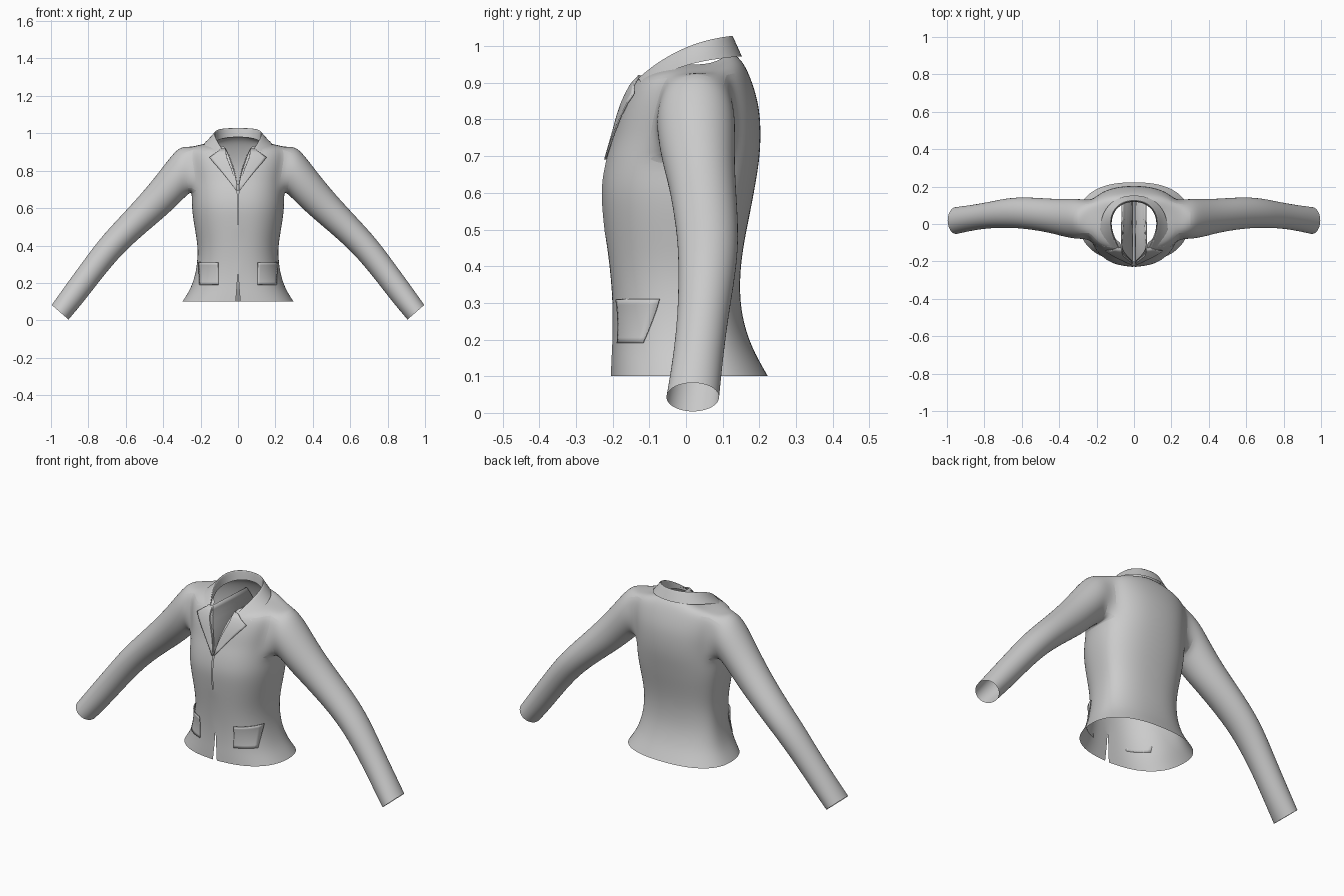
import bpy, bmesh, math
from mathutils import Vector
from mathutils.bvhtree import BVHTree

if "Cube" in bpy.data.objects:
    bpy.data.objects.remove(bpy.data.objects["Cube"])

cloth = bpy.data.materials.new("grey cloth")
cloth.use_nodes = True
GREY = (0.6, 0.6, 0.6, 1)
cloth.diffuse_color = GREY
cloth.node_tree.nodes["Principled BSDF"].inputs["Base Color"].default_value = GREY


def finish(name, bm, thick=0.0, levels=2):
    """Turn a half part into a mirrored, smooth object."""
    bmesh.ops.recalc_face_normals(bm, faces=bm.faces)
    me = bpy.data.meshes.new(name)
    bm.to_mesh(me)
    bm.free()
    me.materials.append(cloth)
    ob = bpy.data.objects.new(name, me)
    bpy.context.collection.objects.link(ob)
    mir = ob.modifiers.new("mirror", 'MIRROR')
    mir.merge_threshold = 0.0015
    if thick:
        sol = ob.modifiers.new("thickness", 'SOLIDIFY')
        sol.thickness, sol.offset = thick, 0
    if levels:
        sub = ob.modifiers.new("smooth", 'SUBSURF')
        sub.levels = sub.render_levels = levels
        sub.boundary_smooth = 'PRESERVE_CORNERS'
    bpy.ops.object.select_all(action='DESELECT')
    bpy.context.view_layer.objects.active = ob
    ob.select_set(True)
    bpy.ops.object.shade_smooth_by_angle(angle=math.radians(40))
    return ob


def skin(bm, rows, skip=lambda i, j: False):
    """Fill a grid of vertices with quads."""
    for i in range(len(rows) - 1):
        for j in range(len(rows[i]) - 1):
            if not skip(i, j):
                bm.faces.new((rows[i][j], rows[i][j + 1], rows[i + 1][j + 1], rows[i + 1][j]))


# Torso levels: side z, front z, back z, half width, front y, back y, front gap
LEVELS = [
    (.10, .10, .10, .300, -.205, .225, .012),
    (.15, .15, .15, .267, -.203, .196, .008),
    (.20, .20, .20, .243, -.200, .172, .004),
    (.28, .28, .28, .222, -.200, .149, 0),
    (.38, .38, .38, .215, -.208, .147, 0),
    (.47, .47, .47, .229, -.219, .160, 0),
    (.55, .55, .55, .243, -.228, .177, .003),
    (.62, .62, .62, .250, -.232, .190, .003),
    (.69, .70, .69, .248, -.216, .202, .004),
    (.75, .75, .76, .250, -.198, .206, .008),
    (.81, .81, .83, .258, -.184, .202, .025),
    (.87, .86, .89, .265, -.165, .186, .042),
    (.925, .895, .935, .255, -.146, .168, .056),
    (.94, .91, .965, .200, -.132, .150, .064),
    (.95, .92, .985, .132, -.118, .124, .075),
]
COLS, MID_Y, BOXY = 12, .03, .85
HOLE_ROWS, HOLE_COLS = (8, 12), (4, 8)


def torso_ring(bm, level):
    zs, zf, zb, hw, yf, yb, gap = level
    start = -math.acos((gap / hw) ** (1 / BOXY))
    ring = []
    for j in range(COLS + 1):
        t = start + (math.pi / 2 - start) * j / COLS
        c, s = max(math.cos(t), 0), math.sin(t)
        x = 0 if j == COLS else (gap if j == 0 else hw * c ** BOXY)
        reach = (MID_Y - yf) if s < 0 else (yb - MID_Y)
        y = MID_Y + math.copysign(abs(s) ** BOXY, s) * reach
        z = zs + ((zf if s < 0 else zb) - zs) * s * s
        ring.append(bm.verts.new((x, y, z)))
    return ring


# Sleeve rings: top x, top z, bottom x, bottom z, front y, back y
SLEEVE = [
    (.305, .933, .262, .675, -.082, .135),
    (.350, .892, .300, .640, -.080, .137),
    (.430, .785, .345, .595, -.066, .135),
    (.520, .675, .400, .545, -.045, .138),
    (.650, .535, .550, .420, -.024, .147),
    (.742, .435, .645, .325, -.022, .137),
    (.830, .315, .735, .215, -.024, .117),
    (.920, .192, .823, .100, -.037, .102),
    (.997, .083, .905, .003, -.055, .092),
]


def build_body():
    bm = bmesh.new()
    rows = [torso_ring(bm, lv) for lv in LEVELS]
    (r0, r1), (c0, c1) = HOLE_ROWS, HOLE_COLS
    skin(bm, rows, lambda i, j: r0 <= i < r1 and c0 <= j < c1)
    # armhole loop, starting at its top front corner
    loop = [rows[r1][j] for j in range(c0, c1)]
    loop += [rows[i][c1] for i in range(r1, r0, -1)]
    loop += [rows[r0][j] for j in range(c1, c0, -1)]
    loop += [rows[i][c0] for i in range(r0, r1)]
    n = len(loop)
    for i in range(r0 + 1, r1):
        for j in range(c0 + 1, c1):
            bm.verts.remove(rows[i][j])
    rings = [loop]
    for tx, tz, bx, bz, yf, yb in SLEEVE:
        top, low = Vector((tx, 0, tz)), Vector((bx, 0, bz))
        mid, up = (top + low) / 2, (top - low) / 2
        mid.y = (yf + yb) / 2
        ring = []
        for k in range(n):
            a = 2 * math.pi * k / n - math.pi / 4
            side = Vector((0, (yb - yf) / 2 * math.sin(a), 0))
            ring.append(bm.verts.new(mid + up * math.cos(a) + side))
        rings.append(ring)
    skin(bm, [r + r[:1] for r in rings])
    return finish("jacket_body", bm)


body = build_body()
surface = BVHTree.FromObject(body, bpy.context.evaluated_depsgraph_get())


def on_front(x, z, lift):
    """Point lying on the front of the body, lifted outwards."""
    hit = surface.ray_cast(Vector((x, -1, z)), Vector((0, 1, 0)))
    if hit[0] is None:
        hit = surface.find_nearest(Vector((x, -.15, z)))
    normal = hit[1] if hit[1].y < 0 else -hit[1]
    return Vector((x, hit[0].y, z)) + normal * lift


def front_patch(name, strips, cols, thick):
    """Patch over the front; strips hold inner x, z, outer x, z and lift."""
    bm = bmesh.new()
    rows = []
    for xi, zi, xo, zo, lift in strips:
        pts = [(xi + (xo - xi) * k / cols, zi + (zo - zi) * k / cols) for k in range(cols + 1)]
        rows.append([bm.verts.new(on_front(x, z, lift)) for x, z in pts])
    skin(bm, rows)
    return finish(name, bm, thick, 0)


# Lapels
front_patch("lapels", [
    (.004, .690, .007, .690, .004),
    (.006, .725, .034, .727, .005),
    (.012, .765, .064, .765, .006),
    (.024, .810, .101, .810, .007),
    (.036, .845, .130, .843, .008),
    (.044, .868, .150, .868, .008),
    (.054, .892, .118, .890, .008),
    (.064, .913, .088, .911, .008),
], 6, .005)

# Patch pockets, standing out most at the top edge
front_patch("pockets", [(.103, .19 + .12 * k / 8, .205, .19 + .12 * k / 8, .002 + .007 * (k / 8) ** 2)
                        for k in range(9)], 8, .004)

# Collar: inner stand, fold and outer fall, from the notch round to the back
STAND = [(.078, -.122, .900), (.105, -.070, .930), (.126, 0, .950),
         (.108, .070, .965), (.060, .110, .978), (0, .122, .980)]
FOLD = [(.080, -.132, .912), (.108, -.080, .958), (.128, 0, 1.003),
        (.113, .070, 1.024), (.066, .115, 1.031), (0, .128, 1.032)]
FALL = [(.168, -.118, .893), (.184, -.050, .932), (.178, .030, .957),
        (.140, .105, .968), (.075, .145, .972), (0, .156, .972)]
bm = bmesh.new()
crest = [Vector(f).lerp(Vector(o), .12) + Vector((0, 0, .004)) for f, o in zip(FOLD, FALL)]
skin(bm, [[bm.verts.new(p) for p in line] for line in (STAND, FOLD, crest, FALL)])
finish("collar", bm)
